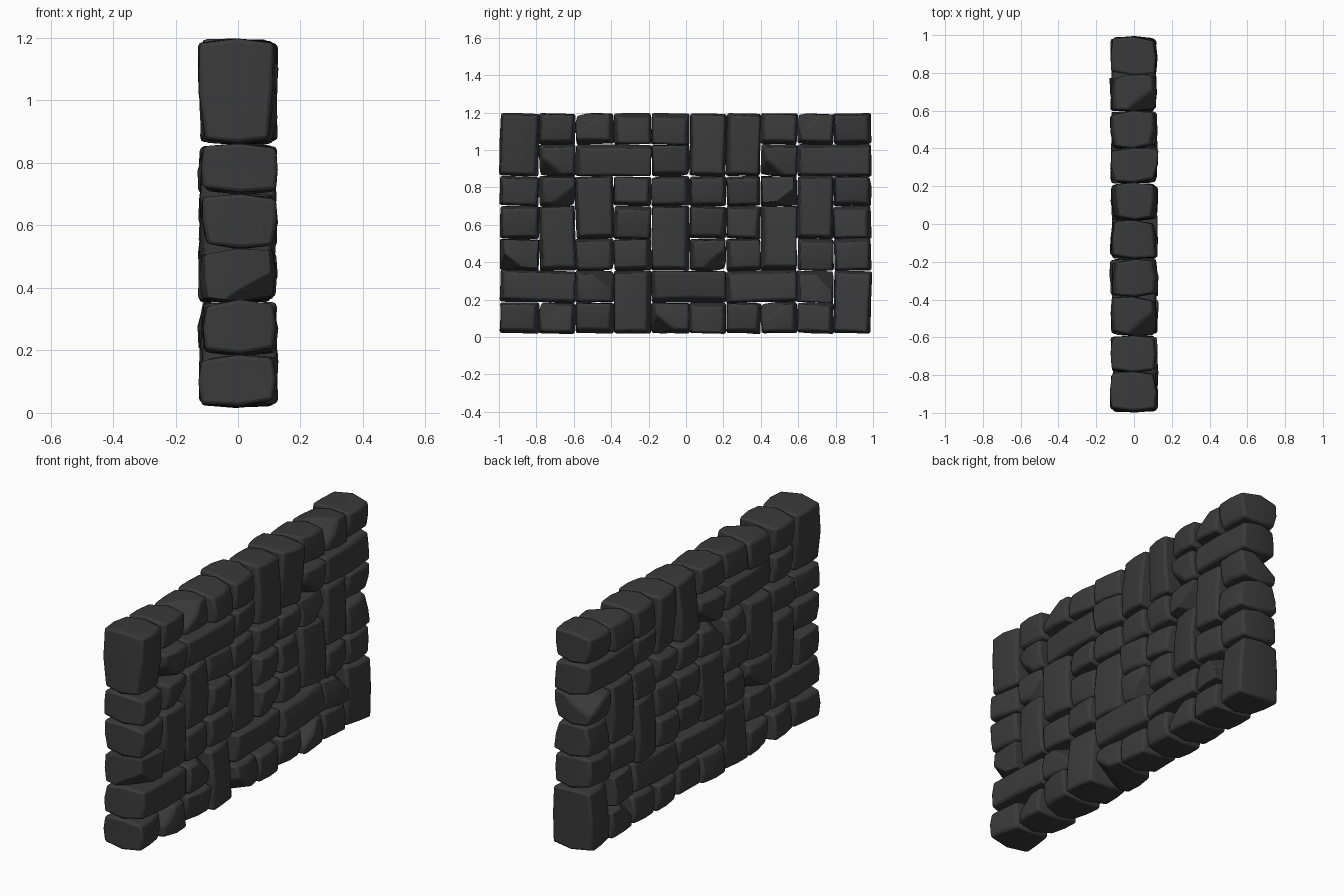
import bpy, bmesh, math, random
from mathutils import Vector

random.seed(7)
cube = bpy.data.objects.get("Cube")
if cube:
    bpy.data.objects.remove(cube)

# Dark stone colour
stone_mat = bpy.data.materials.new("dark_grey_stone")
stone_mat.use_nodes = True
colour = (0.042, 0.042, 0.042, 1)
stone_mat.diffuse_color = colour
stone_mat.node_tree.nodes["Principled BSDF"].inputs["Base Color"].default_value = colour

# Grid lines of the courses (z) and columns (y)
COLS = [-0.995, -0.785, -0.59, -0.385, -0.185, 0.02, 0.215, 0.4, 0.595, 0.79, 0.99]
ROWS = [0.02, 0.185, 0.355, 0.525, 0.7, 0.86, 1.03, 1.195]
THICK = 0.12

# Layout from the bottom course up: a letter shared by neighbours is one stone,
# a dot is a single stone
LAYOUT = ["...A.....B",
          "CC.ADDEE.B",
          ".F..G..H..",
          ".FI.G..HJ.",
          "..I.....J.",
          "K.LL.MN.OO",
          "K....MN..."]

# Broken corners: (row, column) -> direction of the missing corner in x, y, z
CHIPS = {(5, 1): (1, -1, -1), (5, 7): (1, -1, -1), (4, 1): (1, 1, -1),
         (4, 7): (1, 1, -1), (0, 1): (1, -1, 1), (0, 4): (1, -1, -1),
         (0, 7): (1, -1, 1), (1, 2): (1, 1, 1), (1, 8): (1, 1, 1),
         (2, 5): (1, 1, -1), (2, 0): (1, -1, -1), (6, 2): (1, -1, 1),
         (6, 8): (1, -1, 1), (4, 9): (-1, 1, 1), (4, 4): (-1, -1, 1),
         (2, 2): (-1, 1, -1), (5, 4): (-1, 1, -1), (0, 8): (-1, -1, 1)}


def jitter(size):
    return random.uniform(-size, size)


def chip_corner(bm, centre, half, direction):
    """Slice one corner off the stone and cap the cut."""
    corner = Vector(d * h for d, h in zip(direction, half))
    normal = Vector(d / h for d, h in zip(direction, half)).normalized()
    geom = bm.verts[:] + bm.edges[:] + bm.faces[:]
    cut = bmesh.ops.bisect_plane(bm, geom=geom, plane_co=centre + corner * 0.52,
                                 plane_no=normal, clear_outer=True)
    rim = [e for e in cut["geom_cut"] if isinstance(e, bmesh.types.BMEdge)]
    bmesh.ops.edgeloop_fill(bm, edges=rim)


def make_stone(name, y0, y1, z0, z1, chip=None):
    """Bulging, slightly crooked block with worn edges."""
    centre = Vector((0, (y0 + y1) / 2, (z0 + z1) / 2))
    half = Vector((THICK, (y1 - y0) / 2, (z1 - z0) / 2))
    bm = bmesh.new()
    bmesh.ops.create_cube(bm, size=2)
    bmesh.ops.subdivide_edges(bm, edges=bm.edges[:], cuts=1, use_grid_fill=True)
    # Skew of the whole block: tilt, lean across the wall and end taper
    tilt, lean_y, lean_z = jitter(0.035), jitter(0.012), jitter(0.012)
    taper_y, taper_z, shift = jitter(0.012), jitter(0.012), jitter(0.006)
    for v in bm.verts:
        u, s, t = v.co
        x = u * (half.x - 0.008 * (abs(s) + abs(t))) + shift + taper_y * s * u + taper_z * t * u
        y = s * (half.y - 0.013 * abs(u)) - tilt * t * half.z + lean_y * u
        z = t * (half.z - 0.013 * abs(u)) + tilt * s * half.y + lean_z * u
        v.co = centre + Vector((x + jitter(0.004), y + jitter(0.003), z + jitter(0.003)))
    if chip:
        chip_corner(bm, centre, half, chip)
    bmesh.ops.recalc_face_normals(bm, faces=bm.faces[:])
    mesh = bpy.data.meshes.new(name)
    bm.to_mesh(mesh)
    bm.free()
    mesh.materials.append(stone_mat)
    obj = bpy.data.objects.new(name, mesh)
    bpy.context.collection.objects.link(obj)
    worn = obj.modifiers.new("worn_edges", "BEVEL")
    worn.width = 0.012
    worn.segments = 2
    worn.limit_method = "ANGLE"
    worn.angle_limit = math.radians(28)
    return obj


# Collect the grid cells of every stone
stones = {}
for r, line in enumerate(LAYOUT):
    for c, mark in enumerate(line):
        key = (r, c) if mark == "." else mark
        stones.setdefault(key, []).append((r, c))

# Lay the stones
bpy.ops.object.select_all(action="DESELECT")
for cells in stones.values():
    rows = [r for r, c in cells]
    cols = [c for r, c in cells]
    first = cells[0]
    kind = "tall" if rows[0] != rows[-1] else "wide" if len(cells) > 1 else "small"
    stone = make_stone(f"{kind}_stone_row{first[0] + 1}_column{first[1] + 1}",
                       COLS[min(cols)], COLS[max(cols) + 1],
                       ROWS[min(rows)], ROWS[max(rows) + 1], CHIPS.get(first))
    stone.select_set(True)
    bpy.context.view_layer.objects.active = stone
bpy.ops.object.shade_smooth_by_angle(angle=math.radians(35))
